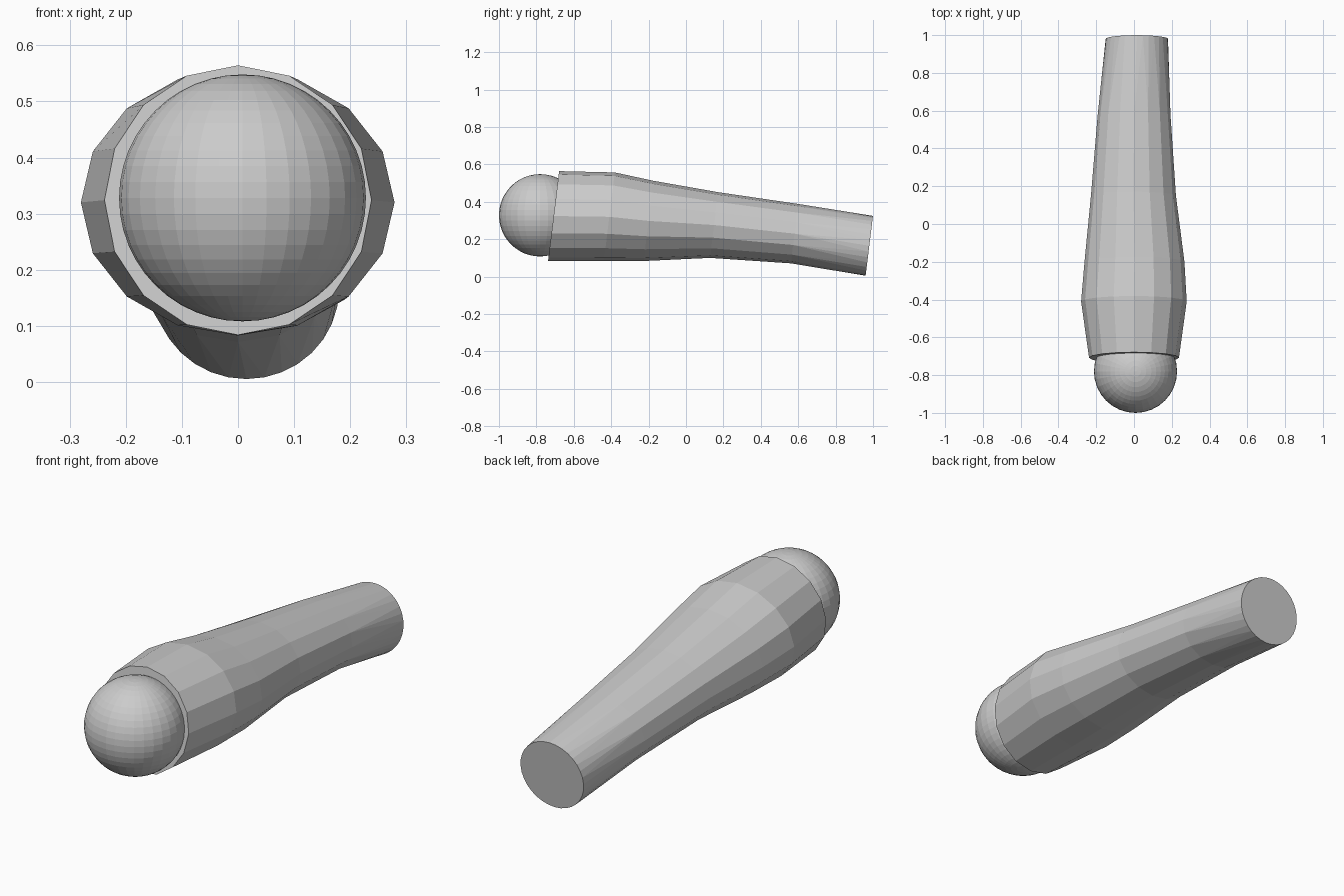
import bpy, bmesh
from math import sin, cos, pi, radians
from mathutils import Vector

if "Cube" in bpy.data.objects:
    bpy.data.objects.remove(bpy.data.objects["Cube"])

TILT = radians(7)      # lean of every cross-section
SIDES = 32             # round rear end; the rest of the limb is 16-sided

# Sections along the limb: centre y, centre z, half height, left x, right x
SECTIONS = [
    (-0.708, 0.324, 0.242, -0.238, 0.238),
    (-0.410, 0.320, 0.239, -0.280, 0.279),
    (-0.200, 0.298, 0.216, -0.262, 0.267),
    (0.150, 0.276, 0.177, -0.228, 0.222),
    (0.580, 0.230, 0.160, -0.192, 0.193),
    (0.980, 0.165, 0.161, -0.150, 0.180),
]


def section_points(y, z, h, left, right, sides):
    cx, w = (left + right) / 2, (right - left) / 2
    pts = []
    for i in range(sides):
        a = 2 * pi * i / sides
        v = h * sin(a)
        pts.append(Vector((cx + w * cos(a), y + v * sin(TILT), z + v * cos(TILT))))
    return pts


def finish(bm, name):
    bmesh.ops.recalc_face_normals(bm, faces=bm.faces[:])
    mesh = bpy.data.meshes.new(name)
    bm.to_mesh(mesh)
    bm.free()
    ob = bpy.data.objects.new(name, mesh)
    bpy.context.collection.objects.link(ob)
    return ob


# Tapered limb: 16-sided rings bridged to a rounder rear ring
bm = bmesh.new()
rings = []
for k, s in enumerate(SECTIONS):
    n = SIDES if k == len(SECTIONS) - 1 else SIDES // 2
    rings.append([bm.verts.new(p) for p in section_points(*s, n)])
for a, b in zip(rings, rings[1:]):
    n = len(a)
    for i in range(n):
        j = (i + 1) % n
        if len(b) == n:
            bm.faces.new((a[i], a[j], b[j], b[i]))
        else:
            p, m, q = b[2 * i], b[2 * i + 1], b[2 * j]
            bm.faces.new((a[i], m, p))
            bm.faces.new((a[i], a[j], m))
            bm.faces.new((a[j], q, m))
bm.faces.new(rings[0])
bm.faces.new(rings[-1])
finish(bm, "limb")

# Ball joint set into the front end
bm = bmesh.new()
bmesh.ops.create_uvsphere(bm, u_segments=32, v_segments=24, radius=0.22)
bmesh.ops.translate(bm, verts=bm.verts[:], vec=(0.008, -0.78, 0.328))
finish(bm, "ball_joint")
